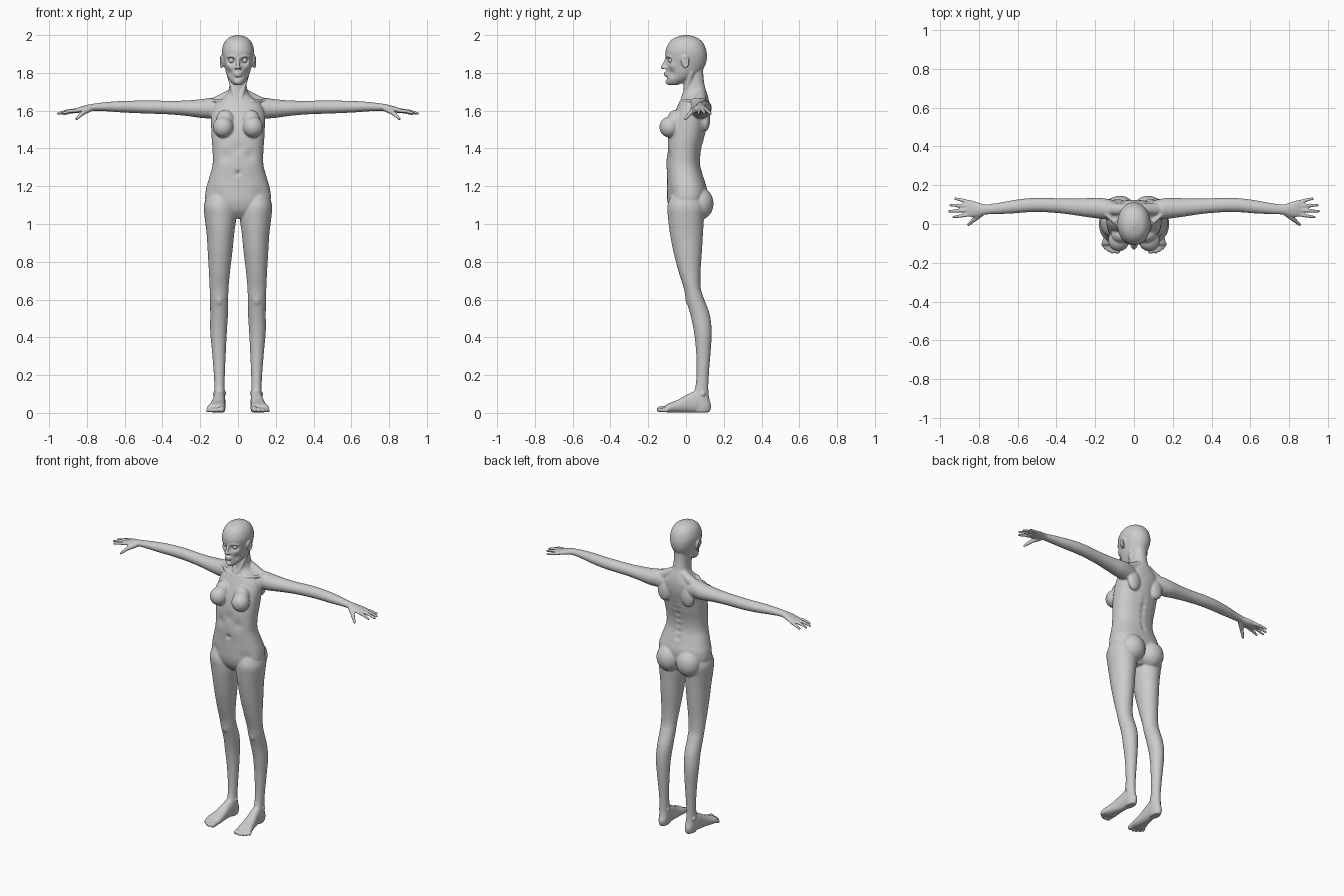
import bpy, bmesh
from math import sin, cos, pi, exp
from mathutils import Vector, Matrix

bm = bmesh.new()


def spline(rows, n):
    """Catmull-Rom interpolation of section rows."""
    p = [rows[0]] + list(rows) + [rows[-1]]
    out = []
    for i in range(1, len(p) - 2):
        for k in range(n):
            t = k / n
            out.append([0.5 * (2 * b + (c - a) * t + (2 * a - 5 * b + 4 * c - d) * t * t
                               + (3 * b - a - 3 * c + d) * t ** 3)
                        for a, b, c, d in zip(p[i - 1], p[i], p[i + 1], p[i + 2])])
    out.append(list(rows[-1]))
    return out


def loft(rows, axis, power=2.0, seg=48, n=6):
    """Skin over sections (x, y, z, half width, half depth) across an axis."""
    def off(a, b, t):
        u, v = cos(t), sin(t)
        u = a * abs(u) ** (2 / power) * (1 if u > 0 else -1)
        v = b * abs(v) ** (2 / power) * (1 if v > 0 else -1)
        return Vector({'x': (0, u, v), 'y': (u, 0, v), 'z': (u, v, 0)}[axis])
    rings = [[bm.verts.new(Vector(r[:3]) + off(r[3], r[4], 2 * pi * k / seg))
              for k in range(seg)] for r in spline(rows, n)]
    for a, b in zip(rings, rings[1:]):
        for k in range(seg):
            j = (k + 1) % seg
            bm.faces.new((a[k], a[j], b[j], b[k]))
    bm.faces.new(rings[0][::-1])
    bm.faces.new(rings[-1])
    return [v for r in rings for v in r]


def upright(rows):
    """(z, x, half width, front y, back y) -> section rows."""
    return [(x, (f + b) / 2, z, w, (b - f) / 2) for z, x, w, f, b in rows]


def ball(c, r):
    r = r if isinstance(r, tuple) else (r, r, r)
    bmesh.ops.create_icosphere(bm, subdivisions=3 if max(r) > 0.03 else 2, radius=1,
                               matrix=Matrix.Translation(c) @ Matrix.Diagonal((*r, 1)))


def beads(points, radii, step=0.3):
    """Rounded limb made of overlapping balls along a path."""
    for p, q, r, s in zip(points, points[1:], radii, radii[1:]):
        p, q = Vector(p), Vector(q)
        n = max(2, int((q - p).length / (step * min(r, s))))
        for k in range(n + 1):
            ball(p.lerp(q, k / n), r + (s - r) * k / n)


def sculpt(verts, c, radius, push):
    """Soft push of the surface, on both sides when off centre."""
    for s in ((1, -1) if c[0] else (1,)):
        cc, pp = Vector((c[0] * s, c[1], c[2])), Vector((push[0] * s, push[1], push[2]))
        for v in verts:
            v.co += pp * exp(-((v.co - cc).length / radius) ** 2)


# ---- paired parts, built on the +x side ----
# leg
loft(upright([(1.17, .095, .06, -.07, .07), (1.10, .098, .082, -.098, .10),
              (1.03, .093, .083, -.095, .095), (.95, .093, .073, -.085, .09),
              (.85, .095, .065, -.066, .084), (.75, .098, .056, -.04, .077),
              (.66, .10, .05, -.012, .078), (.60, .10, .048, .0, .097),
              (.52, .10, .047, .023, .126), (.43, .103, .044, .042, .136),
              (.33, .101, .037, .053, .131), (.22, .099, .030, .056, .122),
              (.14, .098, .027, .05, .118), (.08, .097, .029, .03, .122),
              (.035, .096, .030, .03, .134), (.003, .096, .025, .04, .124)]), 'z')
ball((.10, .028, .605), (.03, .032, .045))
ball((.122, .09, .10), .013)
ball((.074, .08, .105), .013)

# foot and toes
loft([(.096, .11, .048, .026, .045), (.098, .06, .06, .031, .058), (.102, .01, .05, .034, .049),
      (.108, -.04, .036, .040, .035), (.114, -.085, .027, .048, .026),
      (.118, -.108, .023, .046, .019)], 'y', 2.3)
for base, tip, r in (((.084, -.10), (.087, -.139), .0165), ((.106, -.10), (.112, -.142), .012),
                     ((.123, -.10), (.131, -.134), .0115), ((.138, -.095), (.147, -.122), .011),
                     ((.150, -.085), (.160, -.107), .0105)):
    beads([(*base, .023), (*tip, r + .002)], [r, r])

# arm and palm
loft([(.06, .07, 1.60, .04, .045), (.13, .076, 1.613, .052, .055), (.19, .082, 1.611, .053, .050),
      (.27, .086, 1.613, .046, .041), (.36, .092, 1.616, .039, .036), (.46, .098, 1.619, .037, .035),
      (.54, .097, 1.620, .036, .033), (.62, .089, 1.621, .034, .030), (.70, .080, 1.621, .029, .024),
      (.765, .075, 1.618, .026, .019), (.80, .075, 1.612, .035, .018), (.84, .079, 1.604, .043, .015),
      (.868, .083, 1.598, .040, .010)], 'x')

# fingers and thumb
for base, mid, tip in (((.855, .048, 1.600), (.895, .041, 1.596), (.930, .036, 1.585)),
                       ((.860, .071, 1.602), (.910, .068, 1.597), (.953, .066, 1.585)),
                       ((.858, .094, 1.601), (.905, .096, 1.596), (.947, .097, 1.584)),
                       ((.850, .113, 1.598), (.888, .123, 1.592), (.922, .131, 1.582))):
    beads([base, mid, tip], [.0105, .0095, .0075])
beads([(.785, .058, 1.610), (.822, .024, 1.588), (.855, -.004, 1.556)], [.018, .0125, .008])

# breast, buttock, shoulder blade, trapezius, collarbone
ball((.079, -.086, 1.513), (.055, .055, .056))
ball((.068, -.055, 1.545), (.05, .045, .06))
ball((.072, .074, 1.108), (.078, .072, .086))
ball((.085, .102, 1.555), (.045, .026, .065))
beads([(.025, .075, 1.69), (.13, .078, 1.632)], [.03, .034])
beads([(.018, -.026, 1.645), (.08, -.008, 1.652), (.14, .045, 1.655)], [.011, .010, .010])
# neck muscle
beads([(.050, .030, 1.80), (.014, -.016, 1.665)], [.013, .012])

# ear with rim
ball((.082, -.006, 1.858), (.009, .018, .030))
rim = [(.089 + .007 * cos(t) * .4, -.006 + .019 * cos(t), 1.858 + .030 * sin(t))
       for t in [pi * (k / 6 - .5) for k in range(10)]]
beads(rim, [.0055] * len(rim), .5)

# half of the lips, nostril, brow, eyelid
beads([(0, -.111, 1.799), (.012, -.107, 1.800), (.023, -.095, 1.794)], [.007, .0065, .004])
beads([(0, -.109, 1.786), (.012, -.105, 1.787), (.021, -.095, 1.792)], [.008, .007, .004])
ball((.012, -.111, 1.826), (.008, .011, .008))
beads([(.014, -.101, 1.884), (.036, -.096, 1.890), (.056, -.080, 1.884)], [.008, .008, .007])

# copy to the other side
dup = bmesh.ops.duplicate(bm, geom=bm.verts[:] + bm.edges[:] + bm.faces[:])['geom']
for v in dup:
    if isinstance(v, bmesh.types.BMVert):
        v.co.x *= -1
bmesh.ops.reverse_faces(bm, faces=[f for f in dup if isinstance(f, bmesh.types.BMFace)])

# ---- centre parts ----
# torso and neck
torso = loft(upright([(1.03, 0, .04, -.05, .06), (1.07, 0, .12, -.083, .09),
                      (1.12, 0, .170, -.098, .108), (1.18, 0, .170, -.100, .112),
                      (1.24, 0, .154, -.100, .094), (1.31, 0, .135, -.103, .074),
                      (1.38, 0, .134, -.101, .076), (1.45, 0, .139, -.096, .092),
                      (1.52, 0, .142, -.084, .108), (1.58, 0, .142, -.063, .122),
                      (1.63, 0, .125, -.042, .124), (1.665, 0, .085, -.023, .119),
                      (1.69, 0, .058, -.014, .112), (1.72, 0, .047, -.013, .102),
                      (1.77, 0, .044, -.016, .093), (1.83, 0, .045, -.015, .09)]),
             'z', 2.3, 96, 8)
for k in range(9):
    sculpt(torso, (0, .09, 1.26 + .04 * k), .028, (0, .007, 0))
    sculpt(torso, (0, .09, 1.26 + .04 * k), .018, (0, -.014, 0))
sculpt(torso, (0, -.103, 1.27), .012, (0, .014, 0))
sculpt(torso, (.06, -.09, 1.36), .03, (0, .008, 0))
sculpt(torso, (0, -.10, 1.40), .03, (0, .007, 0))
sculpt(torso, (.11, -.07, 1.15), .04, (0, .008, 0))

# head
head = loft(upright([(2.0, 0, .012, -.014, .018), (1.986, 0, .050, -.060, .060),
                     (1.96, 0, .073, -.090, .090), (1.92, 0, .085, -.107, .107),
                     (1.88, 0, .082, -.108, .111), (1.84, 0, .073, -.103, .101),
                     (1.80, 0, .063, -.101, .075), (1.77, 0, .050, -.102, .030),
                     (1.75, 0, .036, -.100, -.010), (1.736, 0, .020, -.090, -.045)]),
            'z', 2.1, 96, 8)
sculpt(head, (.034, -.096, 1.867), .019, (0, .024, 0))
sculpt(head, (.052, -.075, 1.838), .022, (.005, -.006, 0))
sculpt(head, (.046, -.075, 1.800), .020, (-.007, .004, 0))
sculpt(head, (0, -.10, 1.772), .010, (0, .006, 0))
# nose and chin
beads([(0, -.101, 1.880), (0, -.110, 1.855), (0, -.124, 1.829)], [.010, .009, .0105])
ball((0, -.092, 1.753), (.020, .018, .017))

bmesh.ops.recalc_face_normals(bm, faces=bm.faces[:])
mesh = bpy.data.meshes.new("body")
bm.to_mesh(mesh)
bm.free()
body = bpy.data.objects.new("body", mesh)
bpy.context.collection.objects.link(body)

# fuse everything into one smooth skin
fuse = body.modifiers.new("fuse", 'REMESH')
fuse.mode = 'VOXEL'
fuse.voxel_size = 0.005
fuse.use_smooth_shade = True
soft = body.modifiers.new("soften", 'SMOOTH')
soft.factor = 0.5
soft.iterations = 4

# eyeballs
for side, s in (("left", 1), ("right", -1)):
    bpy.ops.mesh.primitive_uv_sphere_add(segments=24, ring_count=16, radius=.0155,
                                         location=(s * .034, -.077, 1.866))
    bpy.context.object.name = side + "_eye"
    bpy.ops.object.shade_smooth()
